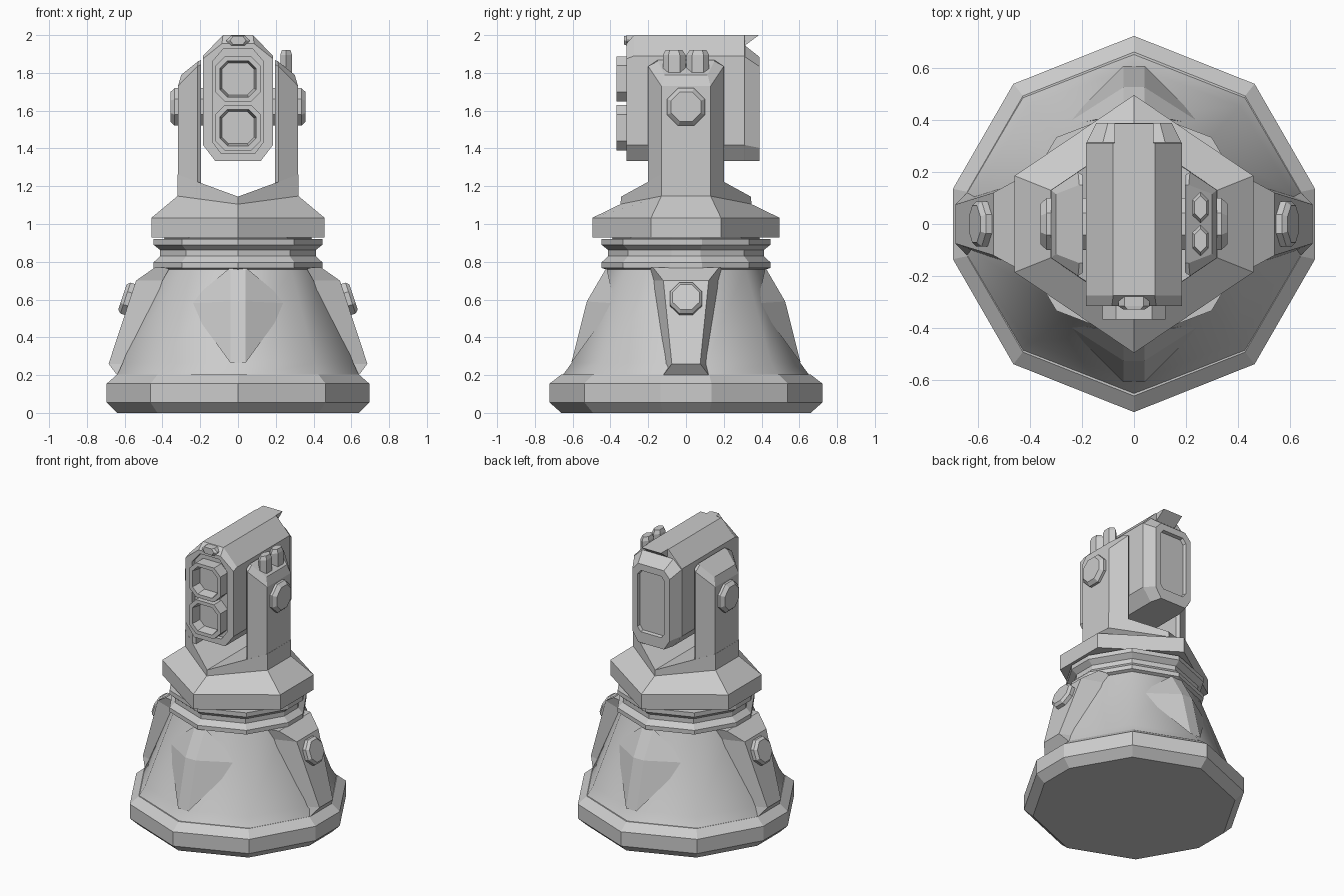
import bpy, bmesh
from math import radians, sin, cos, pi
from mathutils import Vector, Matrix

if "Cube" in bpy.data.objects:
    bpy.data.objects.remove(bpy.data.objects["Cube"])


def finish(name, bm, smooth=None):
    bmesh.ops.recalc_face_normals(bm, faces=bm.faces[:])
    me = bpy.data.meshes.new(name)
    bm.to_mesh(me)
    bm.free()
    ob = bpy.data.objects.new(name, me)
    bpy.context.collection.objects.link(ob)
    if smooth:
        bpy.ops.object.select_all(action='DESELECT')
        bpy.context.view_layer.objects.active = ob
        ob.select_set(True)
        bpy.ops.object.shade_smooth_by_angle(angle=radians(smooth))
    return ob


def loft(name, rings, cap_end=True, smooth=None, matrix=None):
    """Skin a stack of equal-length point rings."""
    bm = bmesh.new()
    loops = [[bm.verts.new(p) for p in r] for r in rings]
    n = len(rings[0])
    for a, b in zip(loops, loops[1:]):
        for i in range(n):
            j = (i + 1) % n
            bm.faces.new((a[i], a[j], b[j], b[i]))
    bm.faces.new(loops[0])
    if cap_end:
        bm.faces.new(loops[-1])
    else:  # hexagon top folded along its front/back corners
        t = loops[-1]
        bm.faces.new((t[0], t[1], t[2], t[3]))
        bm.faces.new((t[3], t[4], t[5], t[0]))
    if matrix:
        bm.transform(matrix)
    return finish(name, bm, smooth)


def mirror(ob, axis):
    m = ob.modifiers.new("mirror", 'MIRROR')
    m.use_axis = [i == axis for i in range(3)]


def deca(rx, ry, z):
    q = [(0, -1), (.666, -.745), (1, -.187), (1, .187), (.666, .745),
         (0, 1), (-.666, .745), (-1, .187), (-1, -.187), (-.666, -.745)]
    return [(x * rx, y * ry, z) for x, y in q]


def hexa(x, y0, y1, zc, zs):
    q = [(0, -y0, zc), (x, -y1, zs), (x, y1, zs), (0, y0, zc), (-x, y1, zs), (-x, -y1, zs)]
    return q


def ngon(rx, ry, z, n=8, off=0.5):
    return [(rx * cos(2 * pi * (i + off) / n), ry * sin(2 * pi * (i + off) / n), z)
            for i in range(n)]


def octa(w, z0, z1, y, bw, bz, tw, tz):
    """Chamfered rectangle in the xz plane; bw/tw are half widths of bottom/top edges."""
    return [(-bw, y, z0), (bw, y, z0), (w, y, z0 + bz), (w, y, z1 - tz),
            (tw, y, z1), (-tw, y, z1), (-w, y, z1 - tz), (-w, y, z0 + bz)]


# ground plinth
loft("plinth", [deca(.64, .66, 0), deca(.695, .722, .055), deca(.695, .722, .155),
                deca(.64, .66, .203)])
# tapered lower body
loft("lower_body", [deca(.645, .66, .19), deca(.61, .605, .265), deca(.42, .42, .77)], smooth=45)
# grooved collar under the turntable
loft("collar", [deca(r, r, z) for r, z in
                ((.40, .75), (.447, .768), (.447, .797), (.412, .83), (.412, .862),
                 (.447, .89), (.447, .92), (.39, .922), (.39, .95))])

# front and back ribs with side wings
bm = bmesh.new()
for s in (-1, 1):
    for p in ((.04, -.607, .265), (.04, -.525, .59), (.04, -.42, .77), (.27, -.378, .58)):
        bm.verts.new((s * p[0], p[1], p[2]))
bmesh.ops.convex_hull(bm, input=bm.verts[:])
mirror(finish("body_rib", bm), 1)

# side pads
levels = ((.64, .2, .12, .13, .5), (.685, .26, .075, .13, .55),
          (.54, .70, .12, .17, .40), (.44, .77, .175, .19, .36))
mirror(loft("side_pad", [[(x, -f, z), (x, f, z), (xi, b, z), (xi, -b, z)]
                         for x, z, f, b, xi in levels]), 0)
# tilted octagonal knobs on the pads
axis = Vector((.44, 0, .145)).normalized()
tilt = Matrix.Translation((.572, 0, .60)) @ axis.to_track_quat('Z', 'Y').to_matrix().to_4x4()
mirror(loft("pad_knob", [ngon(.093, .093, -.05), ngon(.093, .093, .025), ngon(.076, .076, .042)],
            matrix=tilt), 0)

# hexagonal turntable with a V-shaped saddle on top
loft("turntable", [hexa(.458, .495, .185, .928, .928), hexa(.458, .495, .185, 1.033, 1.033),
                   hexa(.32, .347, .13, 1.105, 1.148), hexa(.32, .343, .13, 1.145, 1.262)],
     cap_end=False)

# yoke arms
sec = ((.195, -.185), (.215, -.2), (.318, -.13), (.318, .13), (.215, .2), (.195, .185))
zt = (1.845, 1.835, 1.73, 1.73, 1.835, 1.845)
cap = ((.195, -.15, 1.868), (.21, -.15, 1.862), (.30, -.115, 1.79),
       (.30, .115, 1.79), (.21, .15, 1.862), (.195, .15, 1.868))
mirror(loft("yoke_arm", [[(x, y, 1.14) for x, y in sec],
                         [(x, y, z) for (x, y), z in zip(sec, zt)], cap]), 0)

# pivot shaft and knobs
pivot = Matrix.Translation((0, 0, 1.62)) @ Matrix.Rotation(pi / 2, 4, 'Y')
mirror(loft("pivot_knob", [ngon(r, r, z) for r, z in
                           ((.108, .15), (.108, .335), (.085, .358))], matrix=pivot), 0)

# pair of hexagonal lugs on the right arm
for i, y in enumerate((-.063, .063)):
    loft("arm_lug_%d" % (i + 1),
         [ngon(.036, .06, 1.74, 6, .5), ngon(.036, .06, 1.895, 6, .5), ngon(.026, .045, 1.92, 6, .5)],
         matrix=Matrix.Translation((.255, y, 0)))

# head housing: recessed front, full body, tapered back with a recessed panel
full = dict(bw=.12, bz=.085, tw=.08, tz=.11)
rim = dict(bw=.09, bz=.06, tw=.075, tz=.07)
back = dict(bw=.11, bz=.06, tw=.10, tz=.06)
loft("head_housing", [
    octa(.135, 1.375, 1.93, -.285, **rim),
    octa(.135, 1.375, 1.93, -.315, **rim),
    octa(.185, 1.333, 1.955, -.315, .12, .085, .085, .08),
    octa(.185, 1.333, 2.0, -.275, **full),
    octa(.185, 1.333, 2.0, .31, **full),
    octa(.183, 1.333, 1.945, .312, .12, .085, .12, .06),
    octa(.145, 1.333, 1.885, .388, .10, .07, .10, .05),
    octa(.105, 1.41, 1.84, .388, .08, .03, .08, .03),
    octa(.10, 1.415, 1.835, .365, .078, .03, .078, .03)])

# visor overhanging the back
prof = ((.2, 1.93), (.312, 1.945), (.386, 2.0), (.2, 2.0))
loft("rear_visor", [[(x, y, z) for y, z in prof] for x in (-.075, .075)])

# twin hollow lens barrels
for i, z in enumerate((1.51, 1.768)):
    def sq(r, y, c):
        return octa(r, z - r, z + r, y, r - c, c, r - c, c)
    loft("lens_barrel_%d" % (i + 1),
         [sq(.12, -.27, .05), sq(.12, -.367, .05), sq(.096, -.367, .04), sq(.085, -.30, .035)])

# small lamp above the lenses
loft("top_lamp", [octa(w, z0, z1, y, w * .6, .022, w * .6, .022) for w, z0, z1, y in
                  ((.06, 1.945, 1.997, -.25), (.06, 1.945, 1.997, -.315), (.042, 1.95, 1.995, -.328))])
